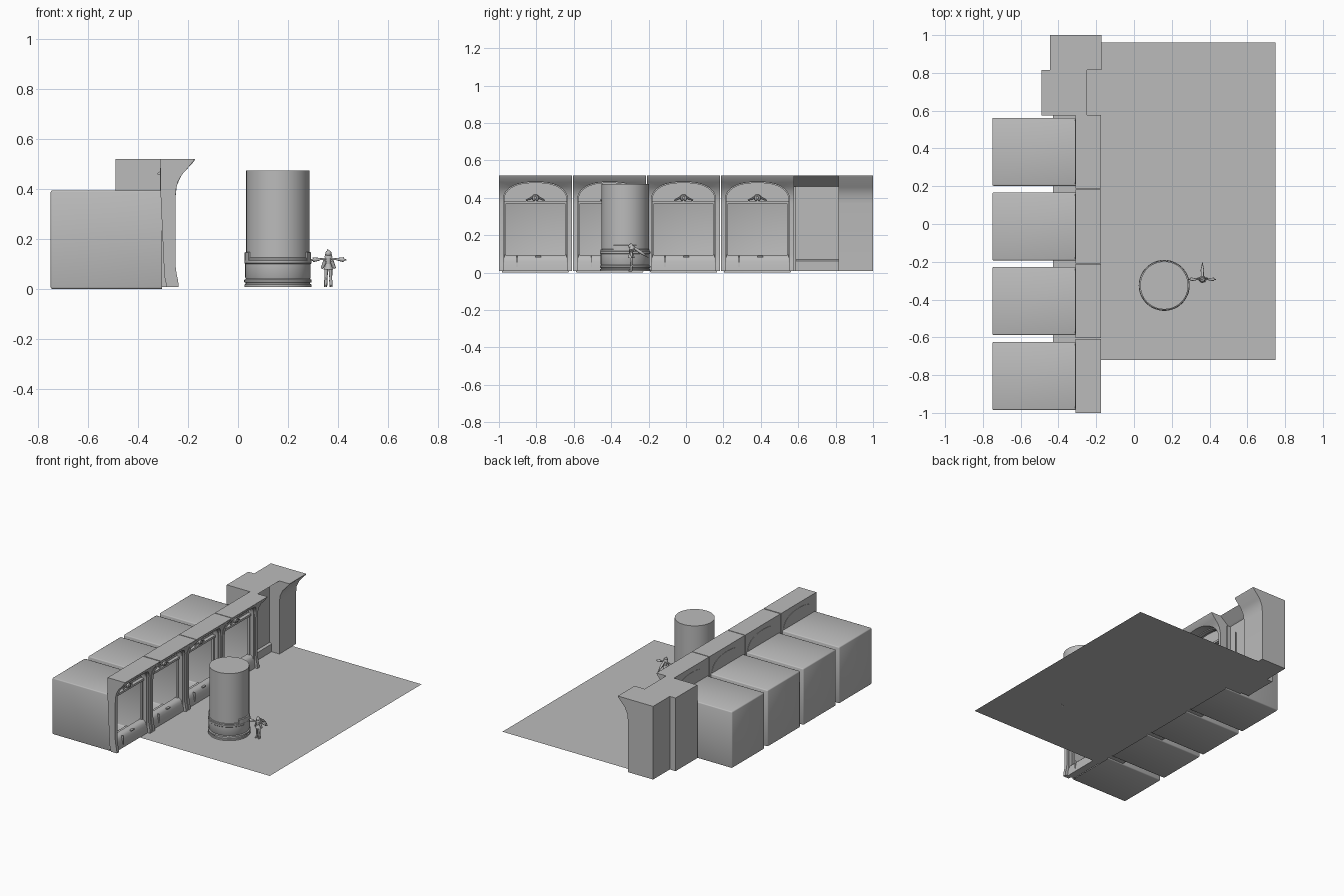
import bpy, bmesh, math
from mathutils import Vector, Matrix

if "Cube" in bpy.data.objects:
    bpy.data.objects.remove(bpy.data.objects["Cube"])

grey = bpy.data.materials.new("plain_grey")
grey.diffuse_color = (0.5, 0.5, 0.5, 1)
grey.use_nodes = True
grey.node_tree.nodes["Principled BSDF"].inputs["Base Color"].default_value = grey.diffuse_color


def finish(name, bm, smooth=None):
    bmesh.ops.recalc_face_normals(bm, faces=bm.faces)
    me = bpy.data.meshes.new(name)
    bm.to_mesh(me)
    bm.free()
    me.materials.append(grey)
    ob = bpy.data.objects.new(name, me)
    bpy.context.collection.objects.link(ob)
    if smooth:
        smooth_by_angle(ob, smooth)
    return ob


def smooth_by_angle(ob, deg):
    bpy.ops.object.select_all(action='DESELECT')
    ob.select_set(True)
    bpy.context.view_layer.objects.active = ob
    bpy.ops.object.shade_smooth_by_angle(angle=math.radians(deg))


def add_box(bm, x0, x1, y0, y1, z0, z1):
    m = Matrix.Translation(((x0 + x1) / 2, (y0 + y1) / 2, (z0 + z1) / 2)) @ \
        Matrix.Diagonal((x1 - x0, y1 - y0, z1 - z0, 1))
    return bmesh.ops.create_cube(bm, size=1, matrix=m)["verts"]


def box(name, *dims):
    bm = bmesh.new()
    add_box(bm, *dims)
    return finish(name, bm)


def extrude(name, pts, offset, smooth=None):
    """Closed polygon of 3D points pushed along an offset."""
    bm = bmesh.new()
    f = bm.faces.new([bm.verts.new(p) for p in pts])
    r = bmesh.ops.extrude_face_region(bm, geom=[f], use_keep_orig=True)
    bmesh.ops.translate(bm, vec=offset, verts=[v for v in r["geom"] if isinstance(v, bmesh.types.BMVert)])
    return finish(name, bm, smooth)


def profile_xz(name, pts, y0, y1, smooth=None):
    return extrude(name, [(x, y0, z) for x, z in pts], (0, y1 - y0, 0), smooth)


def lathe(name, pts, cx, cy, n=48, a0=0, a1=360, smooth=35):
    """Spin an (r, z) outline; a partial turn makes a curved plate."""
    full = a1 - a0 >= 360
    bm = bmesh.new()
    cols = []
    for i in range(n if full else n + 1):
        a = math.radians(a0 + (a1 - a0) * i / n)
        cols.append([bm.verts.new((cx + r * math.cos(a), cy + r * math.sin(a), z)) for r, z in pts])
    k = len(pts)
    for i in range(n):
        A, B = cols[i], cols[(i + 1) % len(cols)]
        for j in range(k - 1 if full else k):
            j2 = (j + 1) % k
            bm.faces.new((A[j], B[j], B[j2], A[j2]))
    if full:
        bm.faces.new([c[0] for c in cols])
        bm.faces.new([c[-1] for c in cols])
    else:
        bm.faces.new(cols[0])
        bm.faces.new(cols[-1])
    return finish(name, bm, smooth)


def limb(bm, p, q, r1, r2, seg=8, flat=1.0):
    p, q = Vector(p), Vector(q)
    d = q - p
    m = Matrix.Translation((p + q) / 2) @ d.to_track_quat('Z', 'Y').to_matrix().to_4x4() @ \
        Matrix.Diagonal((1, flat, 1, 1))
    bmesh.ops.create_cone(bm, cap_ends=True, segments=seg, radius1=r1, radius2=r2, depth=d.length, matrix=m)


def arch(hw, z0, zs, zt, x, n=24):
    """Flattened arch outline in the yz plane."""
    pts = [(x, -hw, z0), (x, hw, z0)]
    for i in range(n + 1):
        t = math.pi * i / n
        c, s = math.cos(t), math.sin(t)
        pts.append((x, hw * math.copysign(abs(c) ** 0.85, c), zs + (zt - zs) * max(s, 0) ** 0.85))
    return pts


# floor sheet
bm = bmesh.new()
bm.faces.new([bm.verts.new(p) for p in
              ((-0.43, -0.72, 0.008), (0.75, -0.72, 0.008), (0.75, 0.96, 0.008), (-0.43, 0.96, 0.008))])
finish("floor", bm)

# shopfront: curved overhang profile with an arched opening cut through
front = profile_xz("shopfront", [
    (-0.31, 0.52), (-0.175, 0.52), (-0.178, 0.512), (-0.2, 0.485), (-0.225, 0.457), (-0.24, 0.43),
    (-0.248, 0.4), (-0.251, 0.36), (-0.251, 0.1), (-0.246, 0.06), (-0.24, 0.035), (-0.238, 0.008),
    (-0.285, 0.008), (-0.295, 0.05), (-0.31, 0.38)], -0.195, 0.195)
cutter = extrude("arch_cutter", arch(0.172, -0.1, 0.385, 0.485, -0.5), (0.5, 0, 0))
mod = front.modifiers.new("opening", 'BOOLEAN')
mod.operation, mod.solver, mod.object = 'DIFFERENCE', 'EXACT', cutter
bpy.ops.object.select_all(action='DESELECT')
bpy.context.view_layer.objects.active = front
front.select_set(True)
bpy.ops.object.modifier_apply(modifier=mod.name)
bpy.data.objects.remove(cutter)
smooth_by_angle(front, 30)

# raised trim around the opening
bm = bmesh.new()
outer, inner = arch(0.176, 0.01, 0.385, 0.49, 0)[1:], arch(0.166, 0.01, 0.385, 0.479, 0)[1:]
outer.append((0, -0.176, 0.01))
inner.append((0, -0.166, 0.01))
rings = [[bm.verts.new((x, p[1], p[2])) for p in loop]
         for x, loop in ((-0.29, outer), (-0.262, outer), (-0.262, inner), (-0.29, inner))]
for i in range(len(outer) - 1):
    for a in range(4):
        A, B = rings[a], rings[(a + 1) % 4]
        bm.faces.new((A[i], A[i + 1], B[i + 1], B[i]))
trim = finish("arch_trim", bm, 35)

# panel filling the arch above the shop window
lunette = extrude("arch_panel", arch(0.172, 0.375, 0.385, 0.485, -0.312), (0.006, 0, 0))

# counter below the window, with rounded top
counter = profile_xz("counter", [
    (-0.31, 0.008), (-0.31, 0.095), (-0.29, 0.095), (-0.277, 0.09), (-0.268, 0.078), (-0.263, 0.06),
    (-0.258, 0.03), (-0.256, 0.008)], -0.172, 0.172, 40)

# window frame with side posts
bm = bmesh.new()
add_box(bm, -0.306, -0.282, -0.168, 0.168, 0.37, 0.384)
for s in (-1, 1):
    ys = sorted((s * 0.158, s * 0.17))
    add_box(bm, -0.306, -0.29, *ys, 0.09, 0.372)
frame = finish("window_frame", bm)

# round ornament on the window bar
bm = bmesh.new()
limb(bm, (-0.306, 0, 0.4), (-0.275, 0, 0.4), 0.019, 0.016, 20)
limb(bm, (-0.275, 0, 0.4), (-0.27, 0, 0.4), 0.009, 0.007, 16)
for s in (-1, 1):
    limb(bm, (-0.29, s * 0.015, 0.402), (-0.29, s * 0.05, 0.386), 0.006, 0.003)
ornament = finish("arch_ornament", bm, 35)

# small details on the counter
bm = bmesh.new()
add_box(bm, -0.268, -0.254, -0.101, -0.097, 0.03, 0.09)
add_box(bm, -0.275, -0.26, 0.0, 0.03, 0.082, 0.089)
detail = finish("counter_detail", bm)

# shop room: open at the front, softly rounded edges
bm = bmesh.new()
add_box(bm, -0.75, -0.305, -0.18, 0.18, 0, 0.395)
bmesh.ops.delete(bm, geom=[f for f in bm.faces if f.normal.x > 0.9], context='FACES')
bmesh.ops.bevel(bm, geom=[e for e in bm.edges if not e.is_boundary], offset=0.007, segments=2,
                affect='EDGES', profile=0.5)
room = finish("shop_room", bm, 60)

# repeat the shop four times along y
parts = (front, trim, lunette, counter, frame, ornament, detail, room)
for k, cy in enumerate((-0.805, -0.408, -0.013, 0.382)):
    for p in parts:
        ob = p if k == 0 else p.copy()
        if k:
            bpy.context.collection.objects.link(ob)
        ob.location.y = cy

# end blocks: recessed doorway and flared corner
profile_xz("door_block", [(-0.49, 0.008), (-0.49, 0.52), (-0.25, 0.52), (-0.315, 0.467), (-0.325, 0.46),
                          (-0.325, 0.07), (-0.31, 0.062), (-0.31, 0.008)], 0.575, 0.815)
box("door_handle", -0.327, -0.317, 0.642, 0.65, 0.09, 0.39)
box("door_side_post", -0.325, -0.3, 0.577, 0.587, 0.008, 0.46)
profile_xz("corner_block", [(-0.445, 0.008), (-0.445, 0.52), (-0.172, 0.52), (-0.175, 0.512), (-0.225, 0.457),
                            (-0.245, 0.415), (-0.25, 0.37), (-0.25, 0.008)], 0.815, 1.0, 30)

# round column with stepped base
CX, CY = 0.16, -0.325
lathe("column", [(0.134, 0.008), (0.134, 0.018), (0.129, 0.02), (0.129, 0.025), (0.135, 0.027), (0.135, 0.036),
                 (0.128, 0.04), (0.131, 0.045), (0.131, 0.1), (0.134, 0.103), (0.134, 0.114), (0.127, 0.117),
                 (0.127, 0.475)], CX, CY)
for a in (0, 180):
    lathe("column_collar_tall", [(0.125, 0.112), (0.133, 0.112), (0.133, 0.145), (0.125, 0.15)],
          CX, CY, 10, a - 28, a + 28)
    lathe("column_collar_low", [(0.125, 0.112), (0.131, 0.112), (0.131, 0.124), (0.125, 0.126)],
          CX, CY, 20, a + 28, a + 152)

# small figure with outstretched arms
FX, FY = 0.362, -0.293
bm = bmesh.new()
for s in (-1, 1):
    limb(bm, (FX + s * 0.010, FY, 0.03), (FX + s * 0.008, FY, 0.085), 0.005, 0.008)
    limb(bm, (FX + s * 0.011, FY, 0.008), (FX + s * 0.010, FY, 0.035), 0.006, 0.007)
    limb(bm, (FX + s * 0.011, FY + 0.004, 0.012), (FX + s * 0.012, FY - 0.015, 0.011), 0.005, 0.004)
    limb(bm, (FX + s * 0.010, FY, 0.12), (FX + s * 0.035, FY, 0.119), 0.005, 0.004)
    limb(bm, (FX + s * 0.033, FY, 0.119), (FX + s * 0.062, FY, 0.117), 0.005, 0.010)
    limb(bm, (FX + s * 0.060, FY, 0.117), (FX + s * 0.073, FY, 0.116), 0.005, 0.002)
    limb(bm, (FX + s * 0.012, FY, 0.112), (FX + s * 0.026, FY + 0.004, 0.082), 0.009, 0.005)
limb(bm, (FX, FY, 0.078), (FX, FY, 0.1), 0.019, 0.011, 12)
limb(bm, (FX, FY, 0.095), (FX, FY, 0.127), 0.010, 0.012, 12)
limb(bm, (FX, FY, 0.125), (FX, FY, 0.134), 0.004, 0.004)
finish("figure_body", bm, 50)
bm = bmesh.new()
bmesh.ops.create_uvsphere(bm, u_segments=12, v_segments=8, radius=0.0125,
                          matrix=Matrix.Translation((FX, FY - 0.003, 0.142)))
limb(bm, (FX, FY + 0.002, 0.145), (FX, FY + 0.004, 0.126), 0.012, 0.017, 10)
limb(bm, (FX, FY, 0.148), (FX - 0.003, FY, 0.159), 0.009, 0.001)
limb(bm, (FX, FY + 0.008, 0.138), (FX, FY + 0.05, 0.11), 0.007, 0.009)
limb(bm, (FX, FY + 0.05, 0.11), (FX, FY + 0.092, 0.08), 0.009, 0.001)
finish("figure_head_and_hair", bm, 50)
